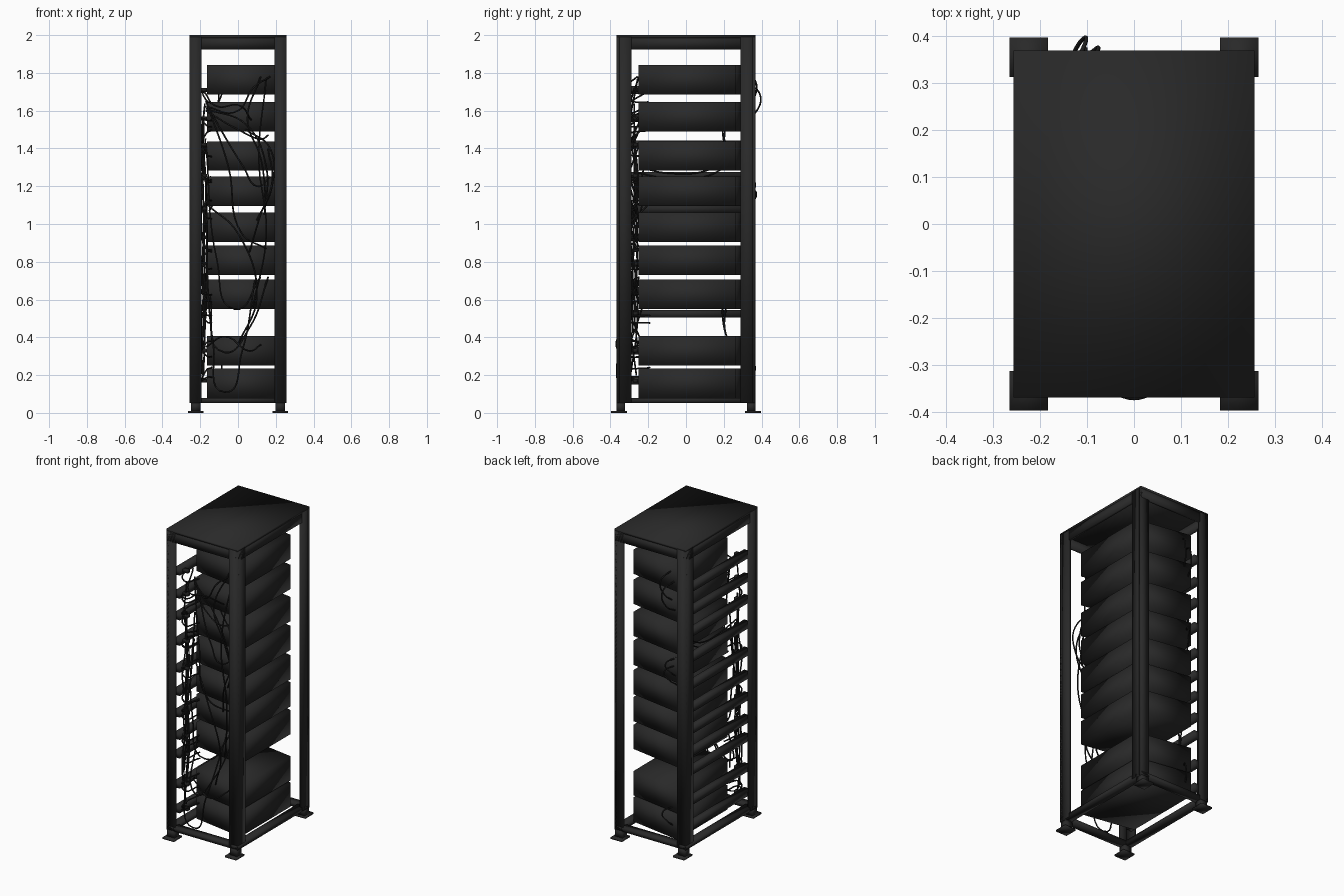
import bpy, bmesh, random
from mathutils import Vector

if "Cube" in bpy.data.objects:
    bpy.data.objects.remove(bpy.data.objects["Cube"])

random.seed(4)


def material(name, v):
    m = bpy.data.materials.new(name)
    m.diffuse_color = (v, v, v, 1)
    m.use_nodes = True
    m.node_tree.nodes["Principled BSDF"].inputs["Base Color"].default_value = m.diffuse_color
    return m


FRAME = material("dark frame grey", 0.022)
UNIT = material("dark unit grey", 0.022)
CABLE = material("cable black", 0.014)


def boxes(name, spans, mat, shear=0):
    """One object from (x0, x1, y0, y1, z0, z1) boxes; shear moves the left end back."""
    bm = bmesh.new()
    for x0, x1, y0, y1, z0, z1 in spans:
        made = bmesh.ops.create_cube(bm, size=1)
        for v in made["verts"]:
            back = shear * (0.5 - v.co.x)
            v.co = Vector(((x0 + x1) / 2 + v.co.x * (x1 - x0),
                           (y0 + y1) / 2 + v.co.y * (y1 - y0) + back,
                           (z0 + z1) / 2 + v.co.z * (z1 - z0)))
    me = bpy.data.meshes.new(name)
    bm.to_mesh(me)
    bm.free()
    me.materials.append(mat)
    for p in me.polygons:
        p.use_smooth = True
    ob = bpy.data.objects.new(name, me)
    bpy.context.collection.objects.link(ob)
    return ob


def cables(name, paths, radius=0.0045):
    """Thin tubes along soft paths."""
    cu = bpy.data.curves.new(name, 'CURVE')
    cu.dimensions = '3D'
    cu.bevel_depth = radius
    cu.bevel_resolution = 1
    cu.resolution_u = 8
    cu.use_fill_caps = True
    for path in paths:
        s = cu.splines.new('BEZIER')
        s.bezier_points.add(len(path) - 1)
        for bp, co in zip(s.bezier_points, path):
            bp.co = co
            bp.handle_left_type = bp.handle_right_type = 'AUTO'
    cu.materials.append(CABLE)
    ob = bpy.data.objects.new(name, cu)
    bpy.context.collection.objects.link(ob)
    bpy.ops.object.select_all(action='DESELECT')
    ob.select_set(True)
    bpy.context.view_layer.objects.active = ob
    bpy.ops.object.convert(target='MESH')


def both(a, b):
    return [(a, b), (-b, -a)]


# Frame: angle-section posts, top panel with thin rim, open base
X, Y, PX, PY, T = 0.256, 0.368, 0.062, 0.08, 0.016
boxes("post_front_flanges", [(*a, *b, 0.055, 1.99) for a in both(X - PX, X)
                             for b in both(Y - T, Y)], FRAME)
boxes("post_side_flanges", [(*a, *b, 0.055, 1.99) for a in both(X - T, X)
                            for b in both(Y - PY, Y)], FRAME)
boxes("top_panel", [(-X, X, -Y, Y, 1.985, 2.0)], FRAME)
boxes("top_rim", [(*a, -Y, Y, 1.925, 1.99) for a in both(X - T, X)] +
      [(-X, X, *b, 1.925, 1.99) for b in both(Y - T, Y)], FRAME)
boxes("base_frame", [(*a, -Y, Y, 0.053, 0.08) for a in both(X - 0.05, X)] +
      [(-X, X, *b, 0.053, 0.08) for b in both(Y - 0.05, Y)], FRAME)

# Feet
boxes("foot_plates", [(*a, *b, 0, 0.01) for a in both(0.183, 0.264)
                      for b in both(0.312, 0.396)], FRAME)
boxes("foot_stems", [(*a, *b, 0.008, 0.056) for a in both(0.199, 0.25)
                     for b in both(0.322, 0.368)], FRAME)

# Stacked units, skewed so the left end sits further back
UNITS = [0.08, 0.25, 0.55, 0.73, 0.905, 1.095, 1.282, 1.49, 1.685]
for i, z in enumerate(UNITS):
    boxes(f"rack_unit_{i + 1}", [(-0.163, 0.194, -0.252, 0.262, z, z + 0.156)],
          UNIT, shear=0.06)

# Left side rails with small connectors at the front
RAILS = [0.17, 0.33, 0.525, 0.645, 0.79, 0.93, 1.08, 1.255, 1.42, 1.56, 1.71]
boxes("side_rails", [(-0.24, -0.2, -0.31, 0.31, z - 0.021, z + 0.021)
                     for z in RAILS], FRAME)
boxes("rail_connectors", [(-0.2, -0.165, -0.28, -0.255, z - 0.01, z + 0.01)
                          for z in RAILS], CABLE)

# Front cables: (x, z) paths that bow forward in the middle
FRONT = [
    [(-.17, 1.62), (0, 1.60), (.08, 1.72), (.17, 1.78)],
    [(-.17, 1.60), (0, 1.50), (.12, 1.45), (.16, 1.47)],
    [(-.17, 1.65), (-.05, 1.30), (.02, .95), (.15, .87)],
    [(-.15, 1.60), (.03, 1.30), (.10, 1.20), (.17, 1.25)],
    [(-.17, 1.42), (-.11, .80), (-.02, .55), (.12, .72)],
    [(.15, 1.77), (.11, 1.35), (.15, .95), (.08, .56)],
    [(-.17, 1.25), (-.13, .35), (-.07, .11), (.02, .32), (.09, .70)],
    [(-.17, .35), (-.05, .40), (.05, .33), (.12, .36)],
    [(-.18, 1.70), (-.10, 1.62), (0, 1.63), (.07, 1.55)],
    [(-.17, 1.61), (.05, 1.52), (.15, 1.30), (.14, 1.05)],
    [(-.15, .62), (-.07, .32), (.06, .45), (.16, .72)],
    [(-.16, 1.10), (0, .95), (.10, .62), (.0, .36)],
    [(.04, 1.5), (.17, 1.40), (.18, 1.2), (.10, 1.02)],
    [(.16, 1.40), (.18, 1.22), (.12, 1.05), (.06, .85)],
    [(.12, 1.78), (.05, 1.55), (.12, 1.35), (.15, 1.10)],
]
paths = []
for p in FRONT:
    n = len(p) - 1
    depth = random.uniform(0.05, 0.11)
    paths.append([(x, -0.255 + 0.06 * (0.19 - x) / 0.36 * (i in (0, n))
                   - depth * (0.1 if i in (0, n) else 1), z)
                  for i, (x, z) in enumerate(p)])
cables("front_cables", paths)

# Vertical bundle at the front left and short loops to the units
paths = []
for k in range(5):
    top, low = random.uniform(1.35, 1.66), random.uniform(0.12, 0.6)
    paths.append([(-0.185 + random.uniform(-.012, .02),
                   -0.275 + random.uniform(-.02, .02),
                   low + (top - low) * t / 5) for t in range(6)])
for z in RAILS:
    for k in range(2):
        d = random.uniform(-0.08, 0.08)
        paths.append([(-0.19, -0.26, z), (-0.18, -0.31, z + d / 2),
                      (-0.14, -0.19, z + d)])
cables("left_cable_bundle", paths)

# Back loops, and short cables along the left side
paths = []
for z, reach in [(1.60, .39), (1.66, .37), (1.12, .37), (1.17, .365), (0.2, .365)]:
    x = random.uniform(-0.13, -0.08)
    h = 0.15 if z > 1.5 else 0.08
    paths.append([(x - 0.03, 0.3, z - 0.05), (x, reach - 0.015, z),
                  (x + 0.02, reach, z + h * 0.6), (x - 0.02, 0.305, z + h)])
for z in (1.27, 1.30):
    paths.append([(-0.19, -0.25, z), (-0.18, -0.1, z - 0.03),
                  (-0.185, 0.1, z - 0.02), (-0.19, 0.24, z + 0.05)])
for z in (0.42, 1.40):
    for k in range(2):
        paths.append([(-0.18, 0.19 + k * 0.03, z + 0.2),
                      (-0.185, 0.21, z), (-0.19, 0.27, z - 0.1)])
cables("rear_and_side_cables", paths)
